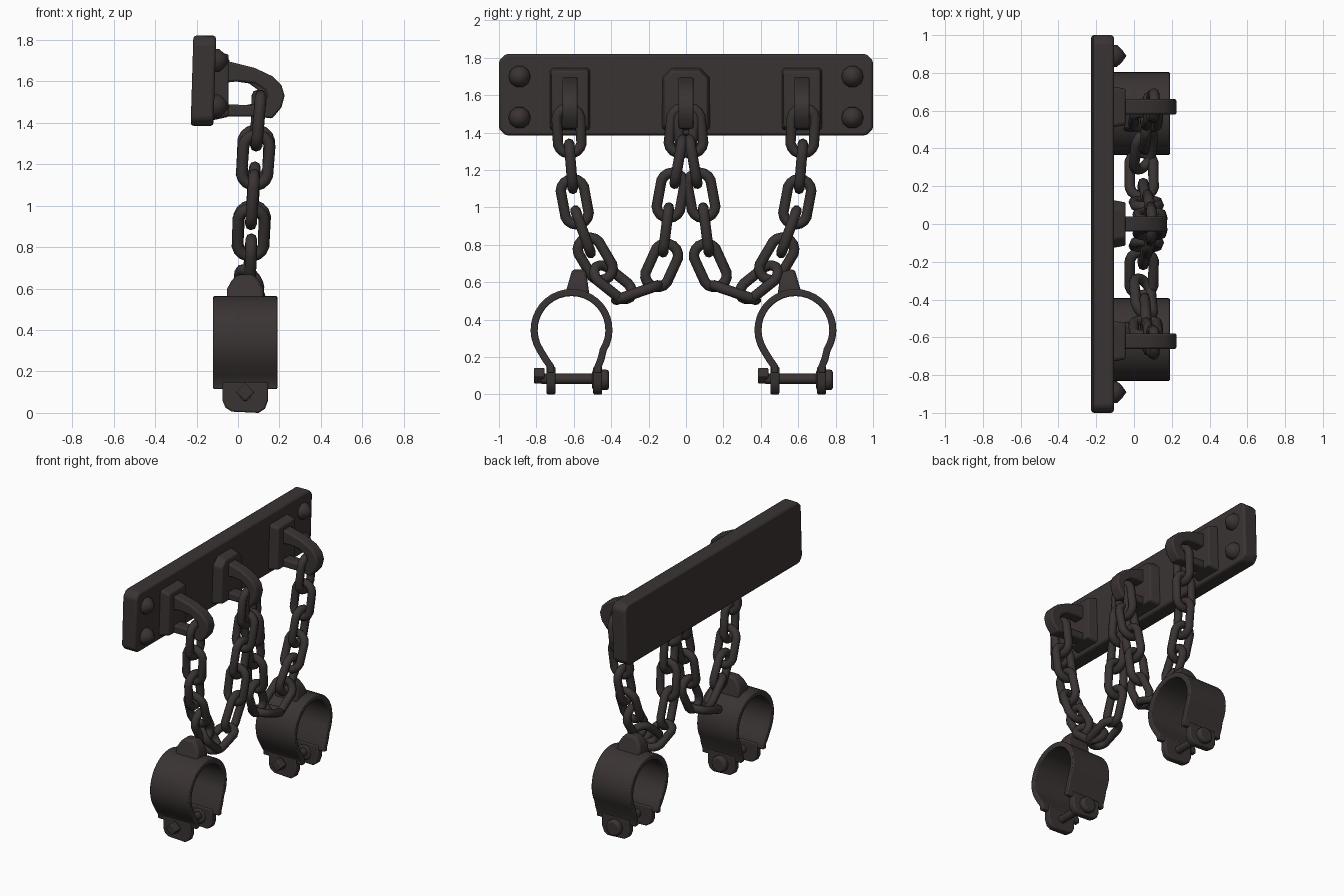
import bpy, bmesh, math
from mathutils import Vector

if "Cube" in bpy.data.objects:
    bpy.data.objects.remove(bpy.data.objects["Cube"])

iron = bpy.data.materials.new("dark_iron")
iron.diffuse_color = (0.042, 0.034, 0.033, 1)
iron.use_nodes = True
iron.node_tree.nodes["Principled BSDF"].inputs["Base Color"].default_value = iron.diffuse_color


def finish(name, bm, bevel=0.0, angle=40, segments=2):
    bmesh.ops.recalc_face_normals(bm, faces=bm.faces)
    me = bpy.data.meshes.new(name)
    bm.to_mesh(me)
    bm.free()
    me.materials.append(iron)
    ob = bpy.data.objects.new(name, me)
    bpy.context.collection.objects.link(ob)
    if bevel:
        m = ob.modifiers.new("bevel", 'BEVEL')
        m.width, m.segments = bevel, segments
        m.limit_method, m.angle_limit = 'ANGLE', math.radians(40)
    bpy.ops.object.select_all(action='DESELECT')
    ob.select_set(True)
    bpy.context.view_layer.objects.active = ob
    bpy.ops.object.shade_smooth_by_angle(angle=math.radians(angle))
    return ob


def prism(name, pts, axis, a, b, bevel=0.0, top=1.0, **kw):
    """Extrude a 2D profile along x (profile y,z) or y (profile x,z); top scales the far end."""
    bm = bmesh.new()
    c = [sum(p[i] for p in pts) / len(pts) for i in (0, 1)]
    rings = []
    for d, s in ((a, 1.0), (b, top)):
        row = []
        for p in pts:
            u, v = (c[i] + (p[i] - c[i]) * s for i in (0, 1))
            row.append(bm.verts.new((d, u, v) if axis == 'x' else (u, d, v)))
        rings.append(row)
    n = len(pts)
    bm.faces.new(rings[0])
    bm.faces.new(rings[1])
    for i in range(n):
        j = (i + 1) % n
        bm.faces.new((rings[0][i], rings[0][j], rings[1][j], rings[1][i]))
    return finish(name, bm, bevel, **kw)


def circle(cu, cv, r, n, start=0.0):
    return [(cu + r * math.cos(start + 2 * math.pi * i / n),
             cv + r * math.sin(start + 2 * math.pi * i / n)) for i in range(n)]


def octagon(y0, y1, z0, z1, low, high):
    return [(y0 + low, z0), (y1 - low, z0), (y1, z0 + low), (y1, z1 - high),
            (y1 - high, z1), (y0 + high, z1), (y0, z1 - high), (y0, z0 + low)]


# wall plate with clipped corners, leaning very slightly
plate = prism("wall_plate", octagon(-1, 1, 1.385, 1.82, 0.035, 0.035), 'x', -0.222, -0.112, 0.014)
for v in plate.data.vertices:
    v.co.x += 0.03 * (v.co.z - 1.6)

# pointed rivets at the plate ends
for y in (-0.89, 0.89):
    for z in (1.48, 1.70):
        bm = bmesh.new()
        rows = []
        for x, r in ((-0.13, 0.06), (-0.09, 0.058), (-0.065, 0.035)):
            rows.append([bm.verts.new((x, u, w)) for u, w in circle(y, z, r, 10)])
        tip = bm.verts.new((-0.04, y, z))
        bm.faces.new(rows[0])
        for i in range(10):
            j = (i + 1) % 10
            for lo, hi in zip(rows, rows[1:]):
                bm.faces.new((lo[i], lo[j], hi[j], hi[i]))
            bm.faces.new((rows[-1][i], rows[-1][j], tip))
        finish("rivet", bm)

# mounting pads and hooked staples
HOOK = [(-0.09, 1.70), (-0.04, 1.695), (0.08, 1.665), (0.165, 1.625), (0.21, 1.58),
        (0.225, 1.53), (0.21, 1.475), (0.165, 1.42), (0.10, 1.43), (-0.09, 1.43),
        (-0.09, 1.49), (0.06, 1.485), (0.12, 1.495), (0.145, 1.525), (0.13, 1.56),
        (0.08, 1.59), (0.0, 1.60), (-0.09, 1.59)]
for y, half, clip, reach in ((-0.62, 0.11, 0.012, 1), (0, 0.13, 0.05, 0.84), (0.62, 0.11, 0.012, 1)):
    prism("mounting_pad", octagon(y - half, y + half, 1.41, 1.75, 0.012, clip),
          'x', -0.13, -0.045, 0.014, top=0.88)
    prof = [(-0.09 + (x + 0.09) * reach, z) for x, z in HOOK]
    prism("hook", prof, 'y', y - 0.041, y + 0.041, 0.01)


def chain_link(centre, direction, twist):
    """Stadium-shaped ring of round wire; twist 0 lies flat in the y-z plane."""
    d = direction.normalized()
    xa = Vector((1, 0, 0))
    xa = (xa - d * xa.dot(d)).normalized()
    t = math.radians(twist)
    w = d.cross(xa) * math.cos(t) + xa * math.sin(t)
    nrm = d.cross(w)
    half_w, straight, wire, n, k = 0.064, 0.058, 0.028, 16, 8
    bm = bmesh.new()
    rows = []
    for i in range(n):
        a = math.pi * (i + 0.5) / (n / 2)
        out = w * math.cos(a) + d * math.sin(a)
        p = centre + out * half_w + d * math.copysign(straight, math.sin(a))
        rows.append([bm.verts.new(p + (out * math.cos(b) + nrm * math.sin(b)) * wire)
                     for b in (2 * math.pi * j / k for j in range(k))])
    for i in range(n):
        r, s = rows[i], rows[(i + 1) % n]
        for j in range(k):
            m = (j + 1) % k
            bm.faces.new((r[j], r[m], s[m], s[j]))
    finish("chain_link", bm, angle=60)


# chain swag from outer hook to middle hook: x, y, z, twist
SWAG = [(0.10, -0.625, 1.41, 0), (0.085, -0.615, 1.22, 90), (0.07, -0.595, 1.03, 0),
        (0.062, -0.55, 0.87, 90), (0.06, -0.485, 0.725, 0), (0.05, -0.39, 0.60, 45),
        (0.04, -0.26, 0.545, 90), (0.055, -0.13, 0.69, 0), (0.065, -0.107, 0.88, 90),
        (0.075, -0.082, 1.065, 0), (0.085, -0.04, 1.245, 90), (0.09, -0.022, 1.41, 0)]
for side in (1, -1):
    pts = [Vector((x, y * side, z)) for x, y, z, _ in SWAG]
    for i, p in enumerate(pts):
        direction = pts[min(i + 1, len(pts) - 1)] - pts[max(i - 1, 0)]
        chain_link(p, direction, SWAG[i][3] * side)

# shackles: horseshoe cuff, lug, feet and cross pin
for yc, side in ((-0.612, 1), (0.585, -1)):
    zc, R, th = 0.345, 0.2, 0.019
    line = [(0.14, 0.115), (0.142, 0.15), (0.158, 0.19)]
    for i in range(25):
        a = math.radians(-32 + 244 * i / 24)
        line.append((R * math.cos(a), zc + R * math.sin(a)))
    line += [(-0.14, 0.19), (-0.112, 0.15), (-0.11, 0.115)]
    outer, inner = [], []
    for i, p in enumerate(line):
        a, b = line[max(i - 1, 0)], line[min(i + 1, len(line) - 1)]
        t = Vector((b[0] - a[0], b[1] - a[1])).normalized()
        outer.append((yc + p[0] + t.y * th, p[1] - t.x * th))
        inner.append((yc + p[0] - t.y * th, p[1] + t.x * th))
    prism("cuff", outer + inner[::-1], 'x', -0.12, 0.19, 0.007)

    # lug leaning toward the chain
    ly = yc + 0.03 * side
    lug = [(-0.055, 0.53), (0.125, 0.53), (0.122, 0.60), (0.10, 0.64), (0.075, 0.668),
           (0.0, 0.668), (-0.03, 0.64), (-0.052, 0.60)]
    ob = prism("cuff_lug", lug, 'y', ly - 0.06, ly + 0.06, 0.014)
    for v in ob.data.vertices:
        f = (v.co.z - 0.53) / 0.14
        v.co.y = ly + (v.co.y - ly) * (1.1 - 0.5 * f) + 0.01 * side * f

    # rounded feet
    foot = [(-0.075, 0.15), (-0.075, 0.06), (-0.06, 0.025), (-0.03, 0.006), (0.10, 0.0),
            (0.13, 0.02), (0.145, 0.06), (0.145, 0.15)]
    for off in (-0.11, 0.14):
        prism("cuff_foot", foot, 'y', yc + off - 0.024, yc + off + 0.024, 0.008)

    # pin with a square nut and a rounded head
    prism("cross_pin", circle(0.035, 0.083, 0.028, 12), 'y', yc - 0.16, yc + 0.19)
    prism("pin_nut", circle(0.035, 0.10, 0.045, 4), 'y', yc - 0.2, yc - 0.145, 0.006)
    prism("pin_head", circle(0.035, 0.078, 0.058, 10), 'y', yc + 0.11, yc + 0.20, 0.014)
